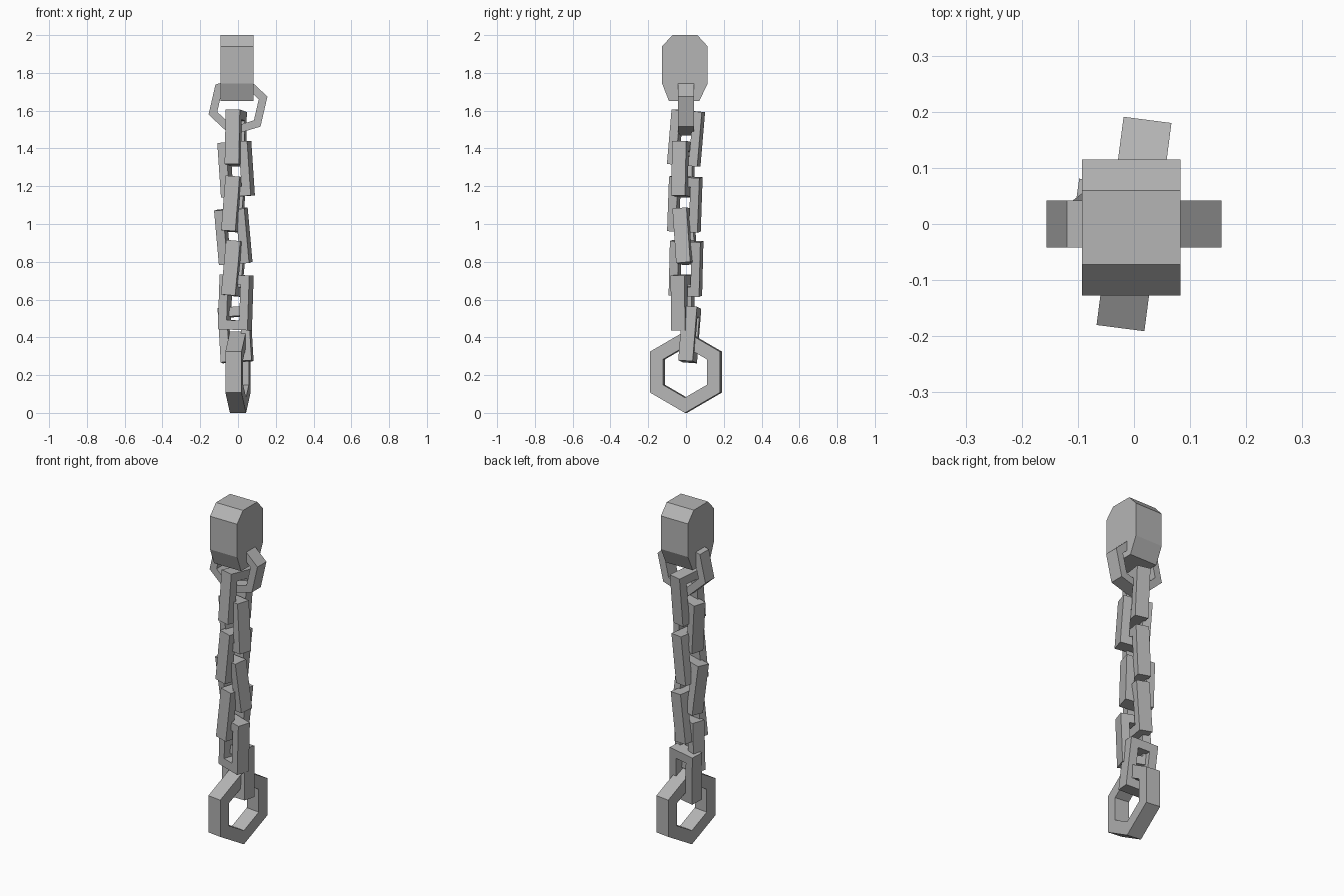
import bpy, math
from mathutils import Euler

cube = bpy.data.objects.get("Cube")
if cube:
    bpy.data.objects.remove(cube, do_unlink=True)

grey = bpy.data.materials.new("stone grey")
grey.use_nodes = True
grey.diffuse_color = (0.46, 0.46, 0.46, 1)
grey.node_tree.nodes["Principled BSDF"].inputs["Base Color"].default_value = (0.46, 0.46, 0.46, 1)


def add(name, verts, faces, loc, rot=(0, 0, 0)):
    mesh = bpy.data.meshes.new(name)
    mesh.from_pydata(verts, [], faces)
    mesh.materials.append(grey)
    obj = bpy.data.objects.new(name, mesh)
    bpy.context.collection.objects.link(obj)
    obj.location = loc
    obj.rotation_euler = Euler([math.radians(a) for a in rot], 'XYZ')
    return obj


def ring(name, outer, inner, depth, loc, rot):
    """Flat-sided closed band lying in its local XZ plane."""
    n = len(outer)
    h = depth / 2
    verts = [(x, y, z) for y in (-h, h) for loop in (outer, inner) for x, z in loop]
    faces = []
    for i in range(n):
        j = (i + 1) % n
        of, nf, ob, nb = (k * n for k in range(4))
        faces += [(of + i, of + j, nf + j, nf + i),
                  (ob + j, ob + i, nb + i, nb + j),
                  (of + j, of + i, ob + i, ob + j),
                  (nf + i, nf + j, nb + j, nb + i)]
    return add(name, verts, faces, loc, rot)


def hexagon(radius, start):
    angles = [math.radians(start + 60 * i) for i in range(6)]
    return [(radius * math.cos(a), radius * math.sin(a)) for a in angles]


def rectangle(w, h):
    return [(-w / 2, -h / 2), (w / 2, -h / 2), (w / 2, h / 2), (-w / 2, h / 2)]


# Chamfered anchor block, extruded along x
profile = [(-0.09, 1.65), (0.07, 1.65), (0.115, 1.745), (0.115, 1.94),
           (0.06, 2.0), (-0.072, 2.0), (-0.127, 1.94), (-0.127, 1.745)]
n = len(profile)
verts = [(x, y, z) for x in (-0.093, 0.083) for y, z in profile]
faces = [tuple(reversed(range(n))), tuple(range(n, 2 * n))]
faces += [(i, (i + 1) % n, (i + 1) % n + n, i + n) for i in range(n)]
add("anchor_block", verts, faces, (0, 0, 0))

# Hexagonal rings at both ends
ring("top_ring", hexagon(0.163, 17), hexagon(0.115, 17), 0.083, (0, 0, 1.627), (0, 0, 0))
ring("bottom_ring", hexagon(0.216, 30), hexagon(0.135, 30), 0.086,
     (0, 0, 0.216), (0, 0, 82.6))

# Rectangular links: centre, lean about x and y, turn about z
links = [((-0.012, 0.0, 1.455), (0, 5, 77)),
         ((-0.01, -0.015, 1.29), (0, -4, -17)),
         ((-0.022, -0.006, 1.105), (4, 3, 77)),
         ((-0.025, -0.005, 0.935), (5, -4, -14)),
         ((-0.022, 0.0, 0.765), (5, 2.5, 78)),
         ((-0.012, -0.018, 0.585), (0, 2, -18)),
         ((-0.013, 0.02, 0.415), (-4, -4, -8))]
for i, (loc, rot) in enumerate(links, 1):
    ring(f"chain_link_{i}", rectangle(0.165, 0.29), rectangle(0.07, 0.19), 0.077, loc, rot)
